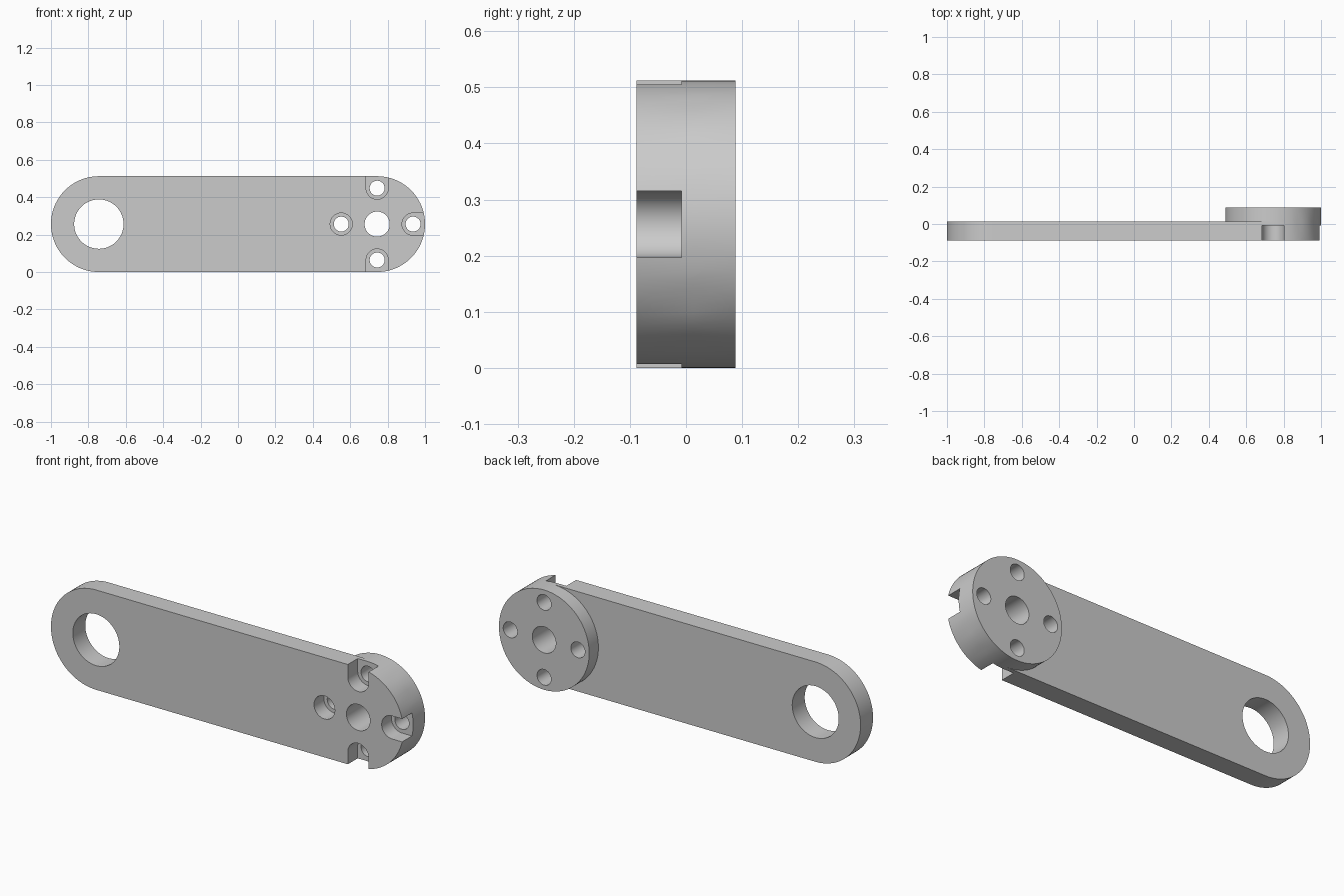
import bpy, bmesh
from math import cos, sin, pi, radians
from mathutils import Vector

cube = bpy.data.objects.get("Cube")
if cube:
    bpy.data.objects.remove(cube, do_unlink=True)

# Main dimensions
R = 0.256                       # bar and boss radius, also centre height
END = 0.744                     # distance of both end centres from the middle
FRONT, BAR_BACK, BOSS_BACK, FLOOR = -0.088, 0.013, 0.088, -0.008
BOLT_RING = 0.192

grey = bpy.data.materials.new("light grey")
grey.use_nodes = True
grey.diffuse_color = (0.6, 0.6, 0.6, 1)
grey.node_tree.nodes["Principled BSDF"].inputs["Base Color"].default_value = (0.6, 0.6, 0.6, 1)


def capsule(start, angle, length, r, steps=48):
    """Outline of a rounded slot running from start in the given direction."""
    pts = []
    for side in (0, 1):
        c = start + Vector((cos(angle), sin(angle))) * length * (1 - side)
        for i in range(steps + 1):
            a = angle - pi / 2 + pi * (side + i / steps)
            pts.append(c + Vector((cos(a), sin(a))) * r)
    return pts


def prism(name, outline, y0, y1):
    """Extrude an x-z outline along y."""
    bm = bmesh.new()
    face = bm.faces.new([bm.verts.new((p.x, y0, p.y)) for p in outline])
    out = bmesh.ops.extrude_face_region(bm, geom=[face])["geom"]
    moved = [v for v in out if isinstance(v, bmesh.types.BMVert)]
    bmesh.ops.translate(bm, verts=moved, vec=(0, y1 - y0, 0))
    bmesh.ops.remove_doubles(bm, verts=bm.verts, dist=1e-5)
    bmesh.ops.recalc_face_normals(bm, faces=bm.faces)
    mesh = bpy.data.meshes.new(name)
    bm.to_mesh(mesh)
    bm.free()
    mesh.materials.append(grey)
    obj = bpy.data.objects.new(name, mesh)
    bpy.context.collection.objects.link(obj)
    return obj


def combine(target, other, operation):
    """Apply a boolean and discard the helper."""
    other.hide_render = True
    mod = target.modifiers.new(operation, "BOOLEAN")
    mod.operation, mod.solver, mod.object = operation, "EXACT", other
    bpy.context.view_layer.objects.active = target
    bpy.ops.object.modifier_apply(modifier=mod.name)
    bpy.data.objects.remove(other, do_unlink=True)


# Long bar with rounded ends, and the round boss behind its left end
hub = Vector((END, R))
pivot = Vector((-END, R))
arm = prism("link_arm", capsule(pivot, 0, 2 * END, R), FRONT, BAR_BACK)
combine(arm, prism("boss", capsule(hub, 0, 0, R), BAR_BACK, BOSS_BACK), "UNION")

# Large pivot hole and hub hole
for centre, r in ((pivot, 0.132), (hub, 0.067)):
    combine(arm, prism("bore", capsule(centre, 0, 0, r), -0.2, 0.2), "DIFFERENCE")

# Four bolt holes with recesses; all but the inner recess open to the rim
for k in range(4):
    angle = k * pi / 2
    centre = hub + Vector((cos(angle), sin(angle))) * BOLT_RING
    reach = 0 if k == 2 else 0.2
    combine(arm, prism("recess", capsule(centre, angle, reach, 0.059), -0.2, FLOOR), "DIFFERENCE")
    combine(arm, prism("bolt_hole", capsule(centre, 0, 0, 0.04), -0.2, 0.2), "DIFFERENCE")

# Smooth round walls, crisp edges
bpy.ops.object.select_all(action="DESELECT")
arm.select_set(True)
bpy.context.view_layer.objects.active = arm
bpy.ops.object.shade_smooth_by_angle(angle=radians(30))
